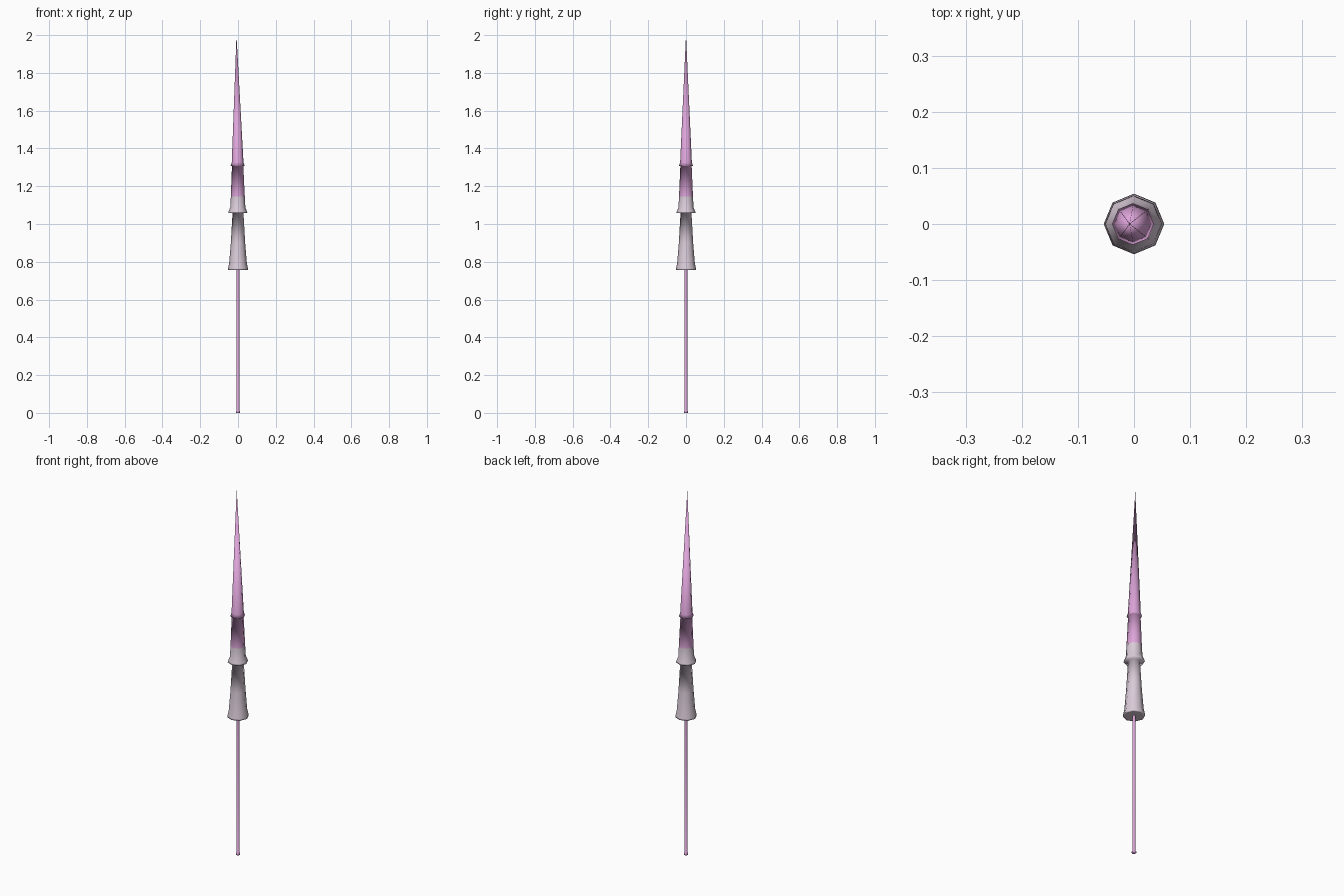
import bpy, bmesh, math

if "Cube" in bpy.data.objects:
    bpy.data.objects.remove(bpy.data.objects["Cube"])

SIDES = 8


def material(name, rgb):
    m = bpy.data.materials.new(name)
    m.diffuse_color = (*rgb, 1.0)
    m.use_nodes = True
    m.node_tree.nodes["Principled BSDF"].inputs["Base Color"].default_value = m.diffuse_color
    return m


pink = material("orchid pink", (0.72, 0.37, 0.69))
pale = material("pale lilac grey", (0.70, 0.60, 0.69))


def lathe(name, profile, mats, pick):
    """Eight-sided turned part from (radius, z, x offset) points, bottom to top."""
    bm = bmesh.new()
    rings = []
    for r, z, ox in profile:
        if r == 0:
            rings.append([bm.verts.new((ox, 0, z))] * SIDES)
        else:
            rings.append([bm.verts.new((ox + r * math.cos(math.tau * i / SIDES),
                                        r * math.sin(math.tau * i / SIDES), z))
                          for i in range(SIDES)])
    for a, b in zip(rings, rings[1:]):
        for i in range(SIDES):
            j = (i + 1) % SIDES
            f = bm.faces.new(list(dict.fromkeys((a[i], a[j], b[j], b[i]))))
            f.smooth = True
            f.material_index = pick(f.calc_center_median().z)
    bmesh.ops.recalc_face_normals(bm, faces=bm.faces)
    me = bpy.data.meshes.new(name)
    bm.to_mesh(me)
    bm.free()
    for m in mats:
        me.materials.append(m)
    ob = bpy.data.objects.new(name, me)
    bpy.context.collection.objects.link(ob)
    return ob


# thin stick with a small flared foot
lathe("stick",
      [(0, 0, 0), (0.011, 0, 0), (0.011, 0.007, 0), (0.008, 0.012, 0), (0.008, 0.77, 0)],
      [pink], lambda z: 0)

# stepped body: flared lower sleeve, collared middle sleeve, long spike
lathe("stepped_body",
      [(0, 0.757, 0), (0.046, 0.757, 0), (0.054, 0.757, 0), (0.053, 0.765, 0), (0.047, 0.79, 0),
       (0.038, 0.90, 0), (0.029, 1.057, 0),               # lower sleeve
       (0.051, 1.057, -0.001), (0.049, 1.066, -0.001), (0.040, 1.088, -0.001),
       (0.037, 1.145, -0.001), (0.030, 1.308, -0.002),    # middle sleeve
       (0.037, 1.308, -0.002), (0.031, 1.327, -0.002),    # spike rim
       (0, 2.0, -0.008)],
      [pale, pink], lambda z: 1 if z > 1.145 else 0)
